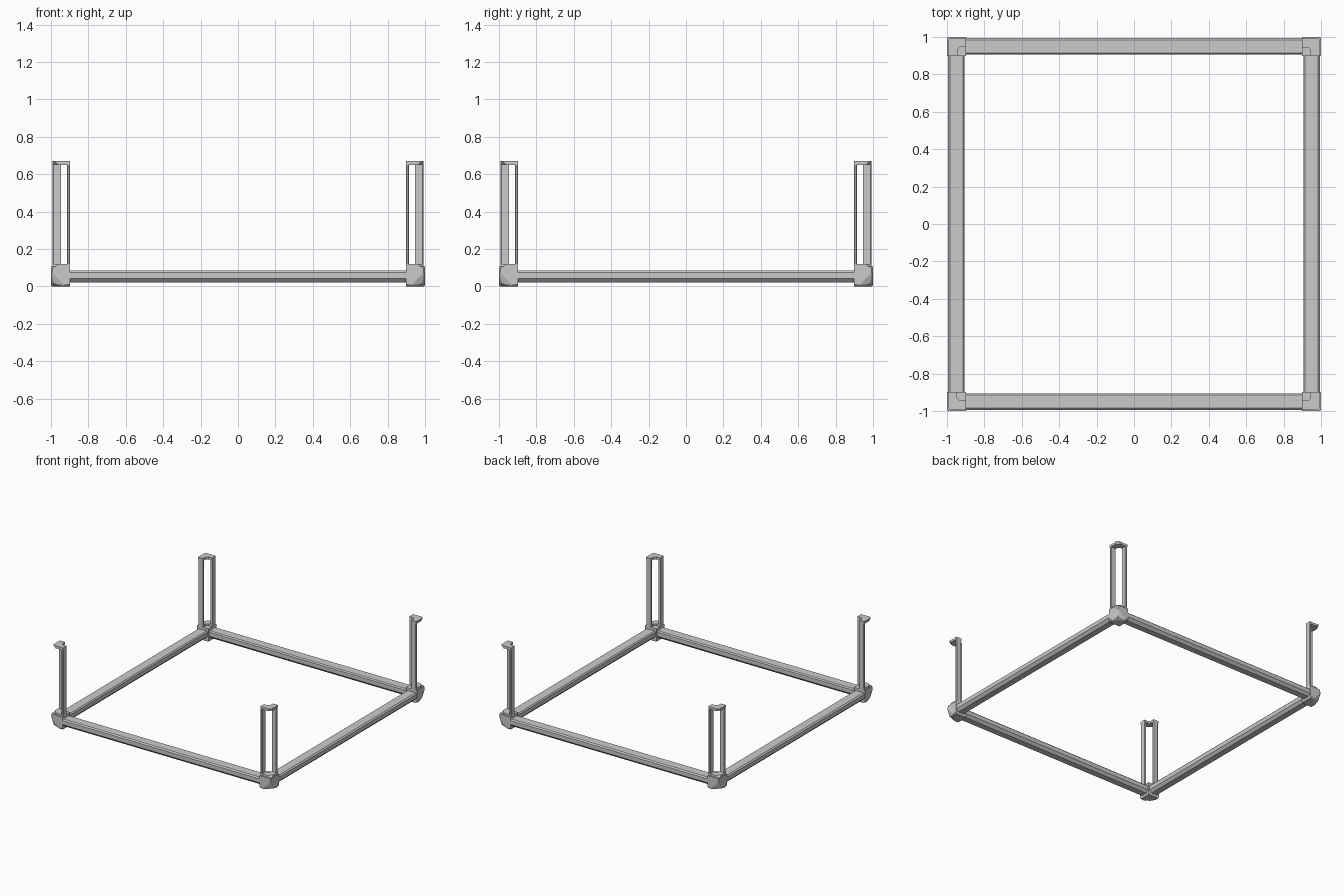
import bpy, bmesh
from math import pi
from mathutils import Matrix

if "Cube" in bpy.data.objects:
    bpy.data.objects.remove(bpy.data.objects["Cube"])


def finish(name, bm, turn):
    bmesh.ops.recalc_face_normals(bm, faces=bm.faces)
    bm.transform(Matrix.Rotation(turn * pi / 2, 4, 'Z'))
    me = bpy.data.meshes.new(name)
    bm.to_mesh(me)
    bm.free()
    bpy.context.collection.objects.link(bpy.data.objects.new(name, me))


def loft(name, first, last, turn):
    """Closed solid between two matching outlines."""
    bm = bmesh.new()
    a = [bm.verts.new(p) for p in first]
    b = [bm.verts.new(p) for p in last]
    n = len(a)
    bm.faces.new(a)
    bm.faces.new(b[::-1])
    for i in range(n):
        bm.faces.new((a[i], a[(i + 1) % n], b[(i + 1) % n], b[i]))
    finish(name, bm, turn)


def prism(name, outline, z0, z1, turn):
    loft(name, [(x, y, z0) for x, y in outline], [(x, y, z1) for x, y in outline], turn)


def corner_joint(name, turn):
    # Cube with its outer bottom corner sliced into facets, same on all three axes
    base = [(0, 0, 0), (.86, .86, .86)]
    for a, b, c in ((0, 1, 2), (1, 2, 0), (2, 0, 1)):
        for u, v, w in ((1, 0, 0), (1, .9, 0), (.9, 1, 0), (1, .93, .3), (.93, 1, .3)):
            p = [0, 0, 0]
            p[a], p[b], p[c] = u, v, w
            base.append(tuple(p))
    bm = bmesh.new()
    for u, v, w in base:
        bm.verts.new((.897 + .103 * u, .897 + .103 * v, .105 * (1 - w)))
    res = bmesh.ops.convex_hull(bm, input=bm.verts)
    junk = {g for g in res['geom_interior'] + res['geom_unused']
            if isinstance(g, bmesh.types.BMVert)}
    bmesh.ops.delete(bm, geom=list(junk), context='VERTS')
    bmesh.ops.dissolve_limit(bm, angle_limit=.01, verts=bm.verts, edges=bm.edges)
    finish(name, bm, turn)


def angle_outline(cut):
    # L shape around the outer corner of a post
    i, m, o = .897, .945, .992
    return [(i, o), (o - cut, o), (o, o - cut), (o, i), (m, i),
            (m, m - .015), (m - .015, m), (i, m)]


# Chamfered rail cross-section (distance from centre, height)
rail = [(.985, .084), (.995, .075), (.995, .042), (.975, .021),
        (.925, .021), (.906, .042), (.906, .075), (.914, .084)]
# Upright strip cross-section
strip = [(.947, .897), (.986, .897), (.991, .902), (.991, .909),
         (.986, .914), (.947, .914)]

for t in range(4):
    loft(f"base_rail_{t}", [(x, -.91, z) for x, z in rail],
         [(x, .91, z) for x, z in rail], t)
    corner_joint(f"corner_joint_{t}", t)
    prism(f"post_strip_a_{t}", strip, .1, .655, t)
    prism(f"post_strip_b_{t}", [(y, x) for x, y in strip], .1, .655, t)
    loft(f"post_foot_{t}", [(x, y, .1) for x, y in angle_outline(.012)],
         [(x, y, .12) for x, y in angle_outline(.03)], t)
    loft(f"post_cap_{t}", [(x, y, .65) for x, y in angle_outline(.03)],
         [(x, y, .67) for x, y in angle_outline(.01)], t)
